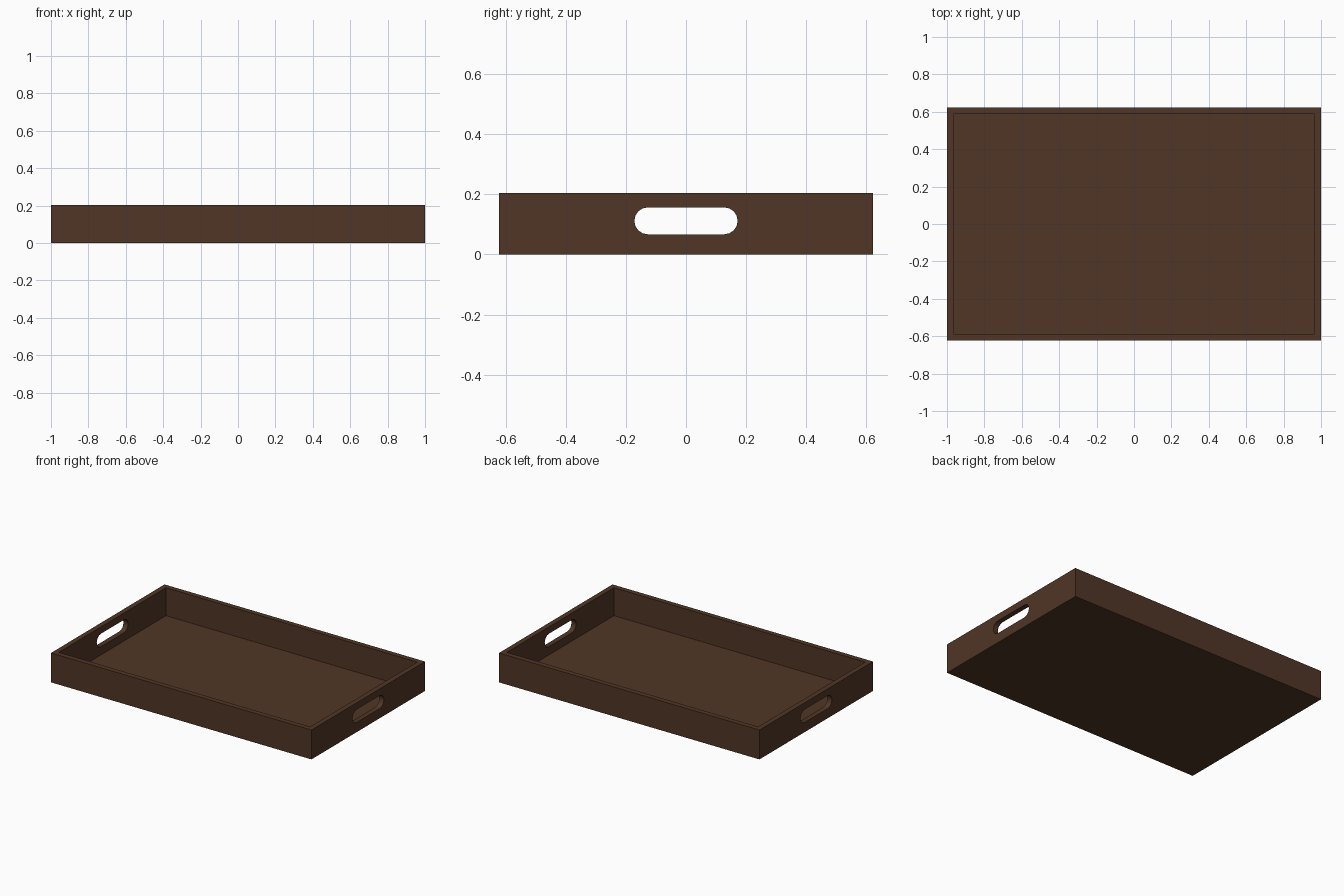
import bpy, bmesh, math
from mathutils import Matrix

LENGTH, WIDTH, HEIGHT = 2.0, 1.245, 0.204
WALL, FLOOR = 0.05, 0.01
SLOT_HALF, SLOT_RADIUS, SLOT_Z = 0.172, 0.045, 0.112

cube = bpy.data.objects.get("Cube")
if cube:
    bpy.data.objects.remove(cube, do_unlink=True)

# Dark brown wood
wood = bpy.data.materials.new("dark_brown_wood")
wood.use_nodes = True
colour = (0.082, 0.036, 0.019, 1)
wood.diffuse_color = colour
shader = next(n for n in wood.node_tree.nodes if n.type == "BSDF_PRINCIPLED")
shader.inputs["Base Color"].default_value = colour
shader.inputs["Roughness"].default_value = 0.7


def make_object(name, bm):
    bmesh.ops.recalc_face_normals(bm, faces=bm.faces)
    mesh = bpy.data.meshes.new(name)
    bm.to_mesh(mesh)
    bm.free()
    mesh.materials.append(wood)
    obj = bpy.data.objects.new(name, mesh)
    bpy.context.collection.objects.link(obj)
    return obj


# Tray body: a box whose top is inset and sunk to the floor
bm = bmesh.new()
bmesh.ops.create_cube(bm, size=1, matrix=Matrix.Translation((0, 0, HEIGHT / 2))
                      @ Matrix.Diagonal((LENGTH, WIDTH, HEIGHT, 1)))
top = max(bm.faces, key=lambda f: f.calc_center_median().z)
bmesh.ops.inset_region(bm, faces=[top], thickness=WALL)
sunk = bmesh.ops.extrude_face_region(bm, geom=[top])
bmesh.ops.translate(bm, vec=(0, 0, FLOOR - HEIGHT),
                    verts=[g for g in sunk["geom"] if isinstance(g, bmesh.types.BMVert)])
if top.is_valid:
    bmesh.ops.delete(bm, geom=[top], context="FACES_ONLY")
tray = make_object("tray_body", bm)

# Rounded cutter running through both end walls
bm = bmesh.new()
steps = 8
ring = []
for side in (1, -1):
    for i in range(steps + 1):
        a = math.pi * (i / steps - 0.5)
        y = side * (SLOT_HALF - SLOT_RADIUS + SLOT_RADIUS * math.cos(a))
        z = SLOT_Z + side * SLOT_RADIUS * math.sin(a)
        ring.append(bm.verts.new((-LENGTH, y, z)))
face = bm.faces.new(ring)
swept = bmesh.ops.extrude_face_region(bm, geom=[face])
bmesh.ops.translate(bm, vec=(2 * LENGTH, 0, 0),
                    verts=[g for g in swept["geom"] if isinstance(g, bmesh.types.BMVert)])
cutter = make_object("handle_slot_cutter", bm)
cutter.hide_render = True

# Cut the handle slots
cut = tray.modifiers.new("handle_slots", "BOOLEAN")
cut.operation = "DIFFERENCE"
cut.solver = "EXACT"
cut.object = cutter
bpy.context.view_layer.objects.active = tray
tray.select_set(True)
bpy.ops.object.modifier_apply(modifier=cut.name)
bpy.data.objects.remove(cutter, do_unlink=True)
bpy.ops.object.shade_smooth_by_angle(angle=math.radians(30))
